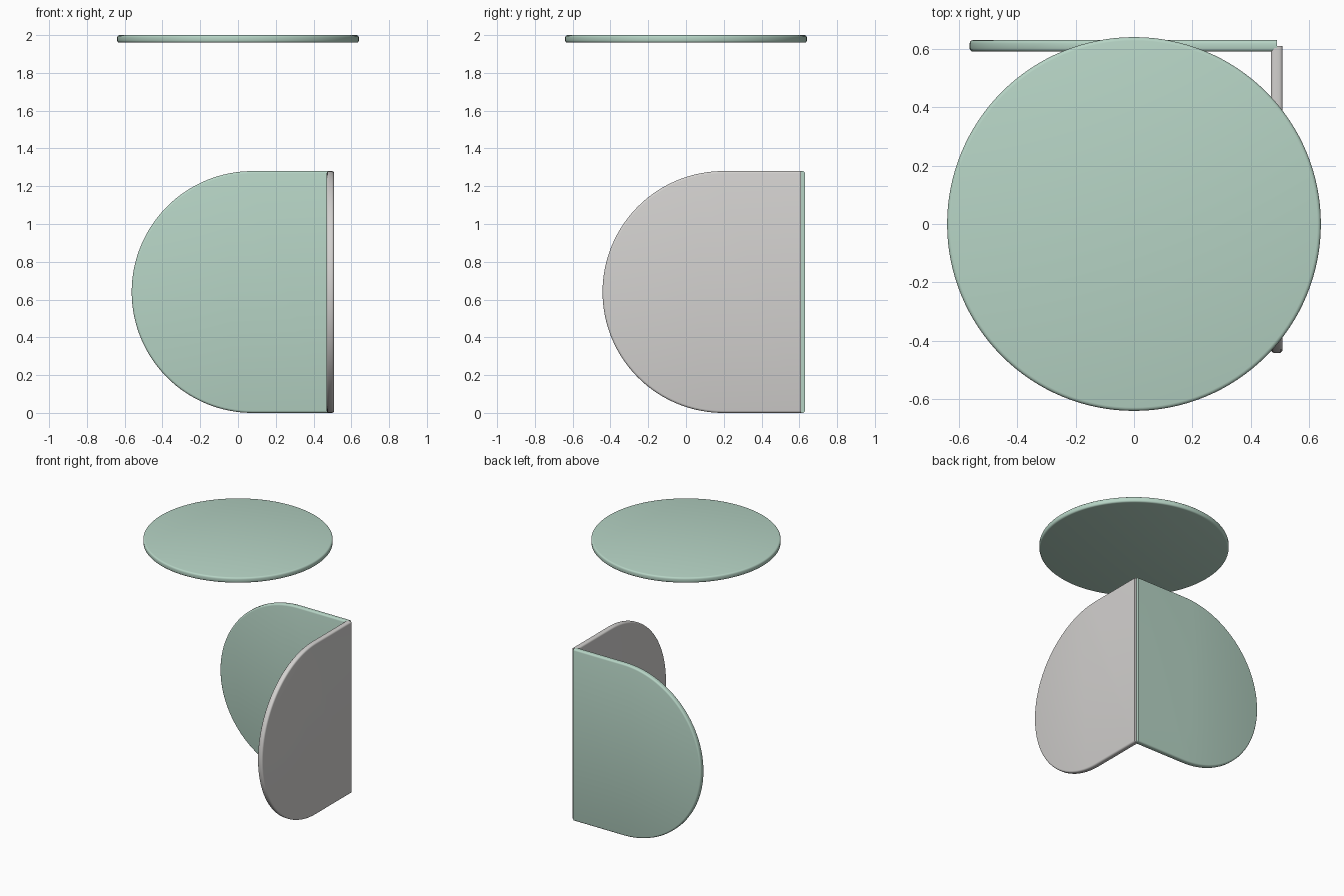
import bpy, bmesh, math
from mathutils import Matrix

if "Cube" in bpy.data.objects:
    bpy.data.objects.remove(bpy.data.objects["Cube"])

R, T, BEV = 0.64, 0.04, 0.012   # outline radius, board thickness, edge rounding


def material(name, rgb):
    m = bpy.data.materials.new(name)
    m.diffuse_color = (*rgb, 1)
    m.use_nodes = True
    m.node_tree.nodes["Principled BSDF"].inputs["Base Color"].default_value = m.diffuse_color
    return m


green = material("mint green", (0.468, 0.658, 0.558))
grey = material("warm grey", (0.65, 0.636, 0.623))


def board(name, outline, mat, matrix, flat_x=None):
    """Extrude a 2D outline to thickness T, centred, and round its rim.
    Edges lying at x = flat_x (the straight joint end) stay square."""
    bm = bmesh.new()
    base = bm.faces.new([bm.verts.new((x, y, -T / 2)) for x, y in outline])
    top = bmesh.ops.extrude_face_region(bm, geom=[base], use_keep_orig=True)
    bmesh.ops.translate(bm, vec=(0, 0, T),
                        verts=[g for g in top["geom"] if isinstance(g, bmesh.types.BMVert)])
    bmesh.ops.recalc_face_normals(bm, faces=bm.faces)

    def on_rim(e):
        a, b = (v.co for v in e.verts)
        square = flat_x is not None and min(a.x, b.x) > flat_x - 1e-4
        return abs(a.z - b.z) < 1e-5 and not square

    bmesh.ops.bevel(bm, geom=[e for e in bm.edges if on_rim(e)], offset=BEV,
                    segments=3, profile=0.5, affect='EDGES')
    bm.transform(matrix)
    bmesh.ops.recalc_face_normals(bm, faces=bm.faces)
    me = bpy.data.meshes.new(name)
    bm.to_mesh(me)
    bm.free()
    me.materials.append(mat)
    ob = bpy.data.objects.new(name, me)
    bpy.context.collection.objects.link(ob)
    bpy.context.view_layer.objects.active = ob
    ob.select_set(True)
    bpy.ops.object.shade_smooth_by_angle(angle=math.radians(40))
    ob.select_set(False)


def arc(a0, a1, n):
    return [(R * math.cos(a0 + (a1 - a0) * i / n), R * math.sin(a0 + (a1 - a0) * i / n))
            for i in range(n + 1)]


# Round top, floating above the base
board("table_top", arc(0, 2 * math.pi, 128)[:-1], green,
      Matrix.Translation((0, 0, 2 - T / 2)))

# Two D-shaped leg panels meeting at a right angle in the back right corner
JOINT = 0.412
d_shape = arc(math.pi / 2, 3 * math.pi / 2, 64) + [(JOINT, -R), (JOINT, R)]
upright = Matrix.Rotation(math.pi / 2, 4, 'X')
board("back_leg_panel", d_shape, green,
      Matrix.Translation((0.077, 0.61, R)) @ upright, JOINT)
board("side_leg_panel", d_shape, grey,
      Matrix.Translation((0.489, 0.198, R)) @ Matrix.Rotation(math.pi / 2, 4, 'Z') @ upright, JOINT)
